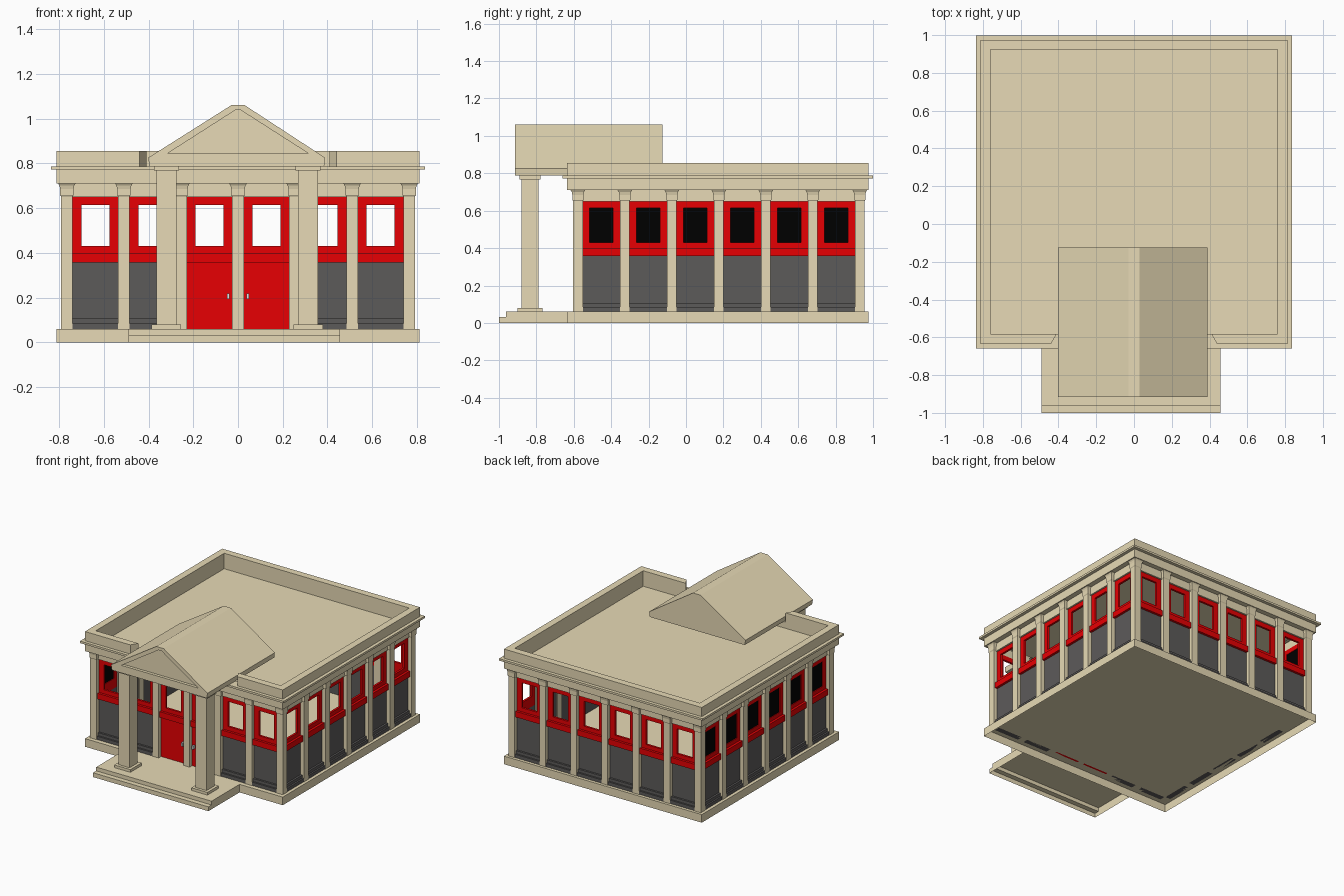
import bpy, bmesh

if "Cube" in bpy.data.objects:
    bpy.data.objects.remove(bpy.data.objects["Cube"])


def material(name, rgb):
    m = bpy.data.materials.new(name)
    m.diffuse_color = (*rgb, 1)
    m.use_nodes = True
    m.node_tree.nodes["Principled BSDF"].inputs["Base Color"].default_value = m.diffuse_color
    return m


STONE = material("tan_stone", (0.80, 0.70, 0.465))
RED = material("red_paint", (0.80, 0.0, 0.001))
GRAY = material("dark_gray_panel", (0.108, 0.104, 0.102))
BLACK = material("black_glass", (0.0, 0.0, 0.0))
METAL = material("light_metal", (0.8, 0.8, 0.8))


def finish(name, bm, mat):
    bmesh.ops.recalc_face_normals(bm, faces=bm.faces)
    me = bpy.data.meshes.new(name)
    bm.to_mesh(me)
    bm.free()
    me.materials.append(mat)
    ob = bpy.data.objects.new(name, me)
    bpy.context.collection.objects.link(ob)
    return ob


def loft(bm, rings, start=True, end=True):
    """Skin a list of equal-length rings of points, optionally capping the ends."""
    vs = [[bm.verts.new(p) for p in r] for r in rings]
    n = len(vs[0])
    for a, b in zip(vs, vs[1:]):
        for i in range(n):
            bm.faces.new((a[i], a[(i + 1) % n], b[(i + 1) % n], b[i]))
    if start:
        bm.faces.new(vs[0])
    if end:
        bm.faces.new(vs[-1])


def rect(x0, x1, y0, y1, z):
    return [(x0, y0, z), (x1, y0, z), (x1, y1, z), (x0, y1, z)]


def square_post(bm, x, y, sections):
    """Square post from (z, half width) sections; its ends stay open."""
    loft(bm, [rect(x - h, x + h, y - h, y + h, z) for z, h in sections], False, False)


def boxes(name, mat, items):
    """One object from boxes given as x0, x1, y0, y1, z0, z1."""
    bm = bmesh.new()
    for x0, x1, y0, y1, z0, z1 in items:
        loft(bm, [rect(x0, x1, y0, y1, z) for z in (z0, z1)])
    return finish(name, bm, mat)


def shell(name, rings, start=False, end=True):
    bm = bmesh.new()
    loft(bm, rings, start, end)
    return finish(name, bm, STONE)


def block(o, z):
    """Building outline pushed outward by o."""
    return rect(-0.812 - o, 0.812 + o, -0.635 - o, 0.975 + o, z)


# Base and porch steps are shells, open underneath
shell("base", [block(0, 0), block(0, 0.06)])
shell("porch_steps", [rect(-0.49, 0.457, -1.0, -0.635, 0), rect(-0.49, 0.457, -1.0, -0.635, 0.032),
                      rect(-0.49, 0.457, -0.963, -0.635, 0.032), rect(-0.49, 0.457, -0.963, -0.635, 0.06)])

# Frieze, cornice and sunken flat roof in one shell
shell("entablature_and_roof", [block(o, z) for o, z in (
    (-0.06, 0.71), (0, 0.71), (0, 0.772), (0.024, 0.772), (0.024, 0.787), (0, 0.787),
    (-0.052, 0.787), (-0.052, 0.74))])

# Parapet, open at the front where the porch roof passes through
half = [(0.41, -0.583), (0.44, -0.635), (0.812, -0.635), (0.812, 0.975)]
inner = [(0.76, -0.583), (0.76, 0.923)]
plan = ([(-x, y) for x, y in half] + half[::-1] + inner
        + [(-x, y) for x, y in inner[::-1]])
shell("parapet", [[(x, y, z) for x, y in plan] for z in (0.787, 0.855)])

# Pilasters with flared capitals around all four walls
XS = [0.255 * k for k in range(-3, 4)]
YS = [-0.578 + 0.2512 * k for k in range(7)]
spots = [(x, y) for x in XS for y in (YS[0], YS[-1])]
spots += [(x, y) for x in (XS[0], XS[-1]) for y in YS[1:-1]]
bm = bmesh.new()
for x, y in spots:
    square_post(bm, x, y, [(0.06, 0.026), (0.652, 0.026), (0.658, 0.030), (0.685, 0.030),
                           (0.70, 0.033), (0.71, 0.039)])
finish("pilasters", bm, STONE)

# Walls: u runs along the wall, d is the distance out from the pilaster face
WALLS = {
    "front": (XS, lambda u0, u1, d0, d1: (u0, u1, -0.605 - d1, -0.605 - d0)),
    "back": (XS, lambda u0, u1, d0, d1: (u0, u1, 0.956 + d0, 0.956 + d1)),
    "right": (YS, lambda u0, u1, d0, d1: (0.792 + d0, 0.792 + d1, u0, u1)),
    "left": (YS, lambda u0, u1, d0, d1: (-0.792 - d1, -0.792 - d0, u0, u1)),
}
for wall, (posts, place) in WALLS.items():
    stone, red, gray, glass = [], [], [], []

    def add(store, u0, u1, d0, d1, z0, z1):
        store.append((*place(u0, u1, d0, d1), z0, z1))

    for i in range(6):
        a, b = posts[i] + 0.025, posts[i + 1] - 0.025
        c = (a + b) / 2
        w = 0.0625
        add(stone, a, b, -0.046, -0.018, 0.65, 0.71)            # lintel
        add(red, a, c - w, -0.046, -0.030, 0.40, 0.65)          # window frame
        add(red, c + w, b, -0.046, -0.030, 0.40, 0.65)
        add(red, c - w, c + w, -0.046, -0.030, 0.40, 0.43)
        add(red, c - w, c + w, -0.046, -0.030, 0.615, 0.65)
        add(red, a, b, -0.046, -0.012, 0.357, 0.40)             # sill band
        if wall == "front" and i in (2, 3):
            add(red, a, b, -0.046, -0.030, 0.06, 0.357)         # door leaf
        else:
            add(gray, a, b, -0.046, -0.030, 0.06, 0.357)        # lower panel
            add(gray, a, b, -0.032, -0.016, 0.085, 0.107)       # skirting
            add(gray, a, b, -0.032, -0.004, 0.06, 0.085)
        if wall == "left":
            add(glass, c - w, c + w, -0.042, -0.035, 0.43, 0.615)
    boxes(wall + "_lintels", STONE, stone)
    boxes(wall + "_window_frames", RED, red)
    boxes(wall + "_lower_panels", GRAY, gray)
    if glass:
        boxes(wall + "_window_glass", BLACK, glass)

# Door handles
boxes("door_handles", METAL, [(s * 0.043 - 0.006, s * 0.043 + 0.006, -0.597, -0.574, 0.193, 0.219)
                              for s in (-1, 1)])

# Porch columns with plinth and cap
bm = bmesh.new()
for x in (-0.32, 0.313):
    square_post(bm, x, -0.834, [(0.06, 0.066), (0.08, 0.066), (0.08, 0.045), (0.768, 0.045),
                                (0.768, 0.056), (0.787, 0.056)])
finish("porch_columns", bm, STONE)

# Porch gable roof with a recessed triangular front, open where it rests on the building
outer = [(-0.395, 0.787), (-0.402, 0.825), (-0.03, 1.06), (0.03, 1.06), (0.39, 0.825), (0.385, 0.787)]
tri = [(-0.317, 0.843), (-0.012, 1.038), (0.012, 1.038), (0.317, 0.843)]
bm = bmesh.new()
F, B = ([bm.verts.new((x, y, z)) for x, z in outer] for y in (-0.915, -0.125))
T, R = ([bm.verts.new((x, y, z)) for x, z in tri] for y in (-0.915, -0.893))
for i in range(5):
    bm.faces.new((F[i], F[i + 1], B[i + 1], B[i]))
for i in range(4):
    j = (i + 1) % 4
    bm.faces.new((T[i], T[j], R[j], R[i]))
    if i < 3:
        bm.faces.new((F[i + 1], F[i + 2], T[i + 1], T[i]))
bm.faces.new((F[0], F[1], T[0]))
bm.faces.new((F[4], F[5], T[3]))
bm.faces.new((F[5], F[0], T[0], T[3]))
bm.faces.new(R)
bm.faces.new(B)
# Porch ceiling
ceiling = [bm.verts.new((x, -0.635, 0.787)) for x in (-0.395, 0.385)]
bm.faces.new((F[0], F[5], ceiling[1], ceiling[0]))
finish("porch_gable_roof", bm, STONE)
